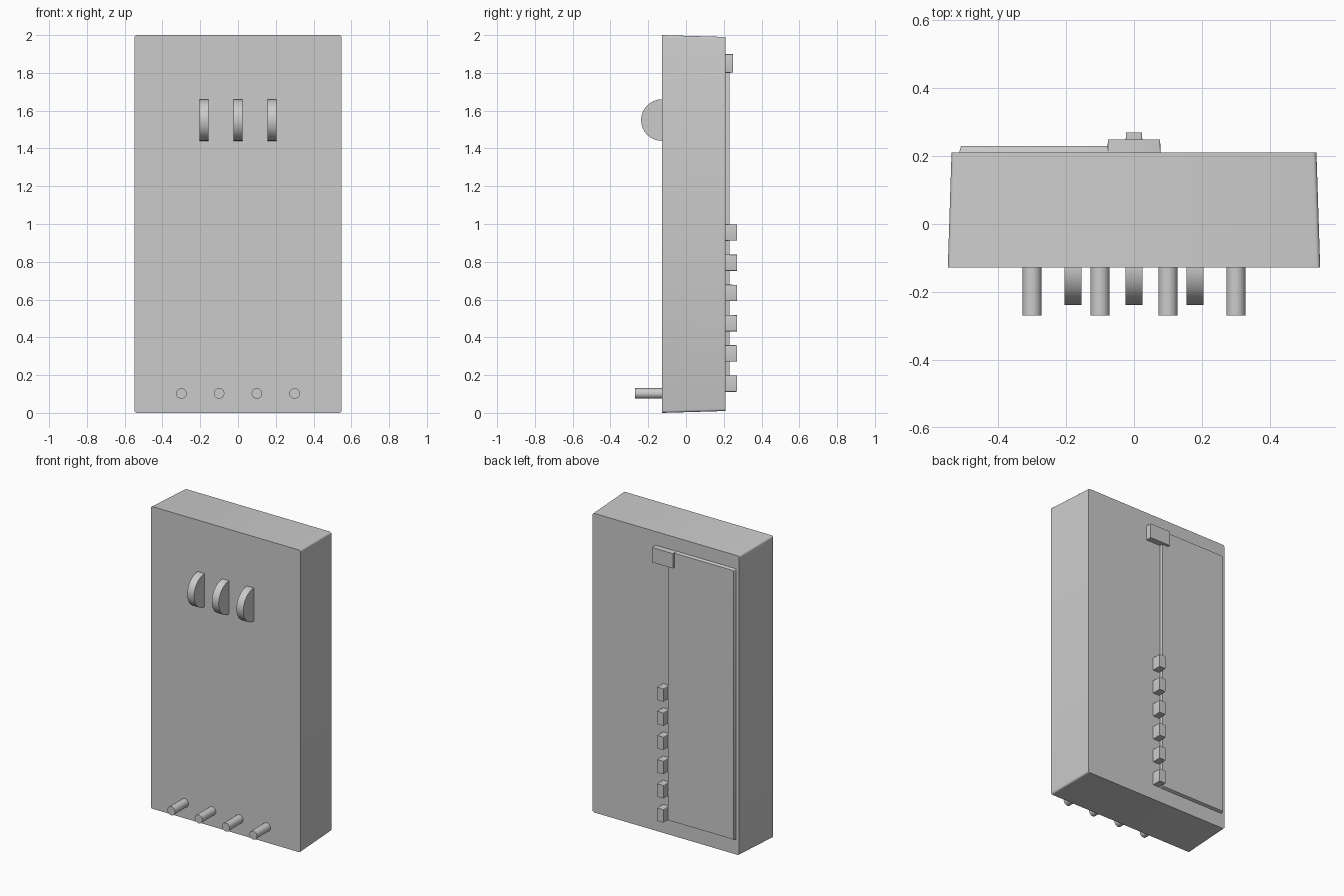
import bpy, bmesh, math
from mathutils import Matrix

if "Cube" in bpy.data.objects:
    bpy.data.objects.remove(bpy.data.objects["Cube"])

FRONT, BACK = -0.128, 0.21


def finish(name, bm, smooth=True):
    bmesh.ops.recalc_face_normals(bm, faces=bm.faces)
    mesh = bpy.data.meshes.new(name)
    bm.to_mesh(mesh)
    bm.free()
    ob = bpy.data.objects.new(name, mesh)
    bpy.context.collection.objects.link(ob)
    if smooth:
        bpy.ops.object.select_all(action='DESELECT')
        ob.select_set(True)
        bpy.context.view_layer.objects.active = ob
        bpy.ops.object.shade_smooth_by_angle(angle=math.radians(35))
    return ob


def rounded_rect(x0, x1, z0, z1, r, steps=3):
    pts = []
    corners = [(x1 - r, z1 - r), (x0 + r, z1 - r), (x0 + r, z0 + r), (x1 - r, z0 + r)]
    for i, (cx, cz) in enumerate(corners):
        for s in range(steps + 1):
            a = math.pi / 2 * (i + s / steps)
            pts.append((cx + r * math.cos(a), cz + r * math.sin(a)))
    return pts


def loft(name, near, y0, far, y1):
    """Solid between two matching xz outlines at depths y0 and y1."""
    bm = bmesh.new()
    a = [bm.verts.new((x, y0, z)) for x, z in near]
    b = [bm.verts.new((x, y1, z)) for x, z in far]
    bm.faces.new(a)
    bm.faces.new(b)
    n = len(a)
    for i in range(n):
        bm.faces.new((a[i], a[(i + 1) % n], b[(i + 1) % n], b[i]))
    return finish(name, bm)


def cylinder(name, radius, depth, matrix, segments, cut_y=None):
    bm = bmesh.new()
    bmesh.ops.create_cone(bm, cap_ends=True, segments=segments, radius1=radius,
                          radius2=radius, depth=depth, matrix=matrix)
    if cut_y is not None:
        geom = bm.verts[:] + bm.edges[:] + bm.faces[:]
        bmesh.ops.bisect_plane(bm, geom=geom, plane_co=(0, cut_y, 0),
                               plane_no=(0, 1, 0), clear_outer=True)
        bmesh.ops.holes_fill(bm, edges=[e for e in bm.edges if e.is_boundary])
    return finish(name, bm)


# Main case, tapering slightly towards the back
loft("case", rounded_rect(-0.548, 0.548, 0, 2, 0.012), FRONT,
     rounded_rect(-0.537, 0.537, 0.01, 1.99, 0.012), BACK)

# Door panel on the back with sloped outer edges
loft("door_panel", rounded_rect(-0.516, -0.03, 0.108, 1.902, 0.004), BACK - 0.005,
     rounded_rect(-0.509, -0.03, 0.115, 1.895, 0.004), 0.23)

# Latch block at the top of the door edge
loft("door_latch", rounded_rect(-0.078, 0.078, 1.80, 1.90, 0.004), BACK - 0.005,
     rounded_rect(-0.077, 0.077, 1.801, 1.899, 0.004), 0.248)

# Row of small blocks down the door edge
for i in range(6):
    z = 0.155 + i * 0.16
    loft(f"back_block_{i + 1}", rounded_rect(-0.025, 0.025, z - 0.044, z + 0.044, 0.004),
         BACK - 0.005, rounded_rect(-0.024, 0.024, z - 0.043, z + 0.043, 0.004), 0.27)

# Half-disc dials on the front
for i, x in enumerate((-0.18, 0, 0.18)):
    m = Matrix.Translation((x, FRONT, 1.55)) @ Matrix.Rotation(math.pi / 2, 4, 'Y')
    cylinder(f"dial_{i + 1}", 0.11, 0.05, m, 32, cut_y=FRONT + 0.003)

# Pegs along the front bottom edge
for i, x in enumerate((-0.3, -0.1, 0.1, 0.3)):
    m = Matrix.Translation((x, -0.1975, 0.103)) @ Matrix.Rotation(math.pi / 2, 4, 'X')
    cylinder(f"peg_{i + 1}", 0.028, 0.145, m, 24)
